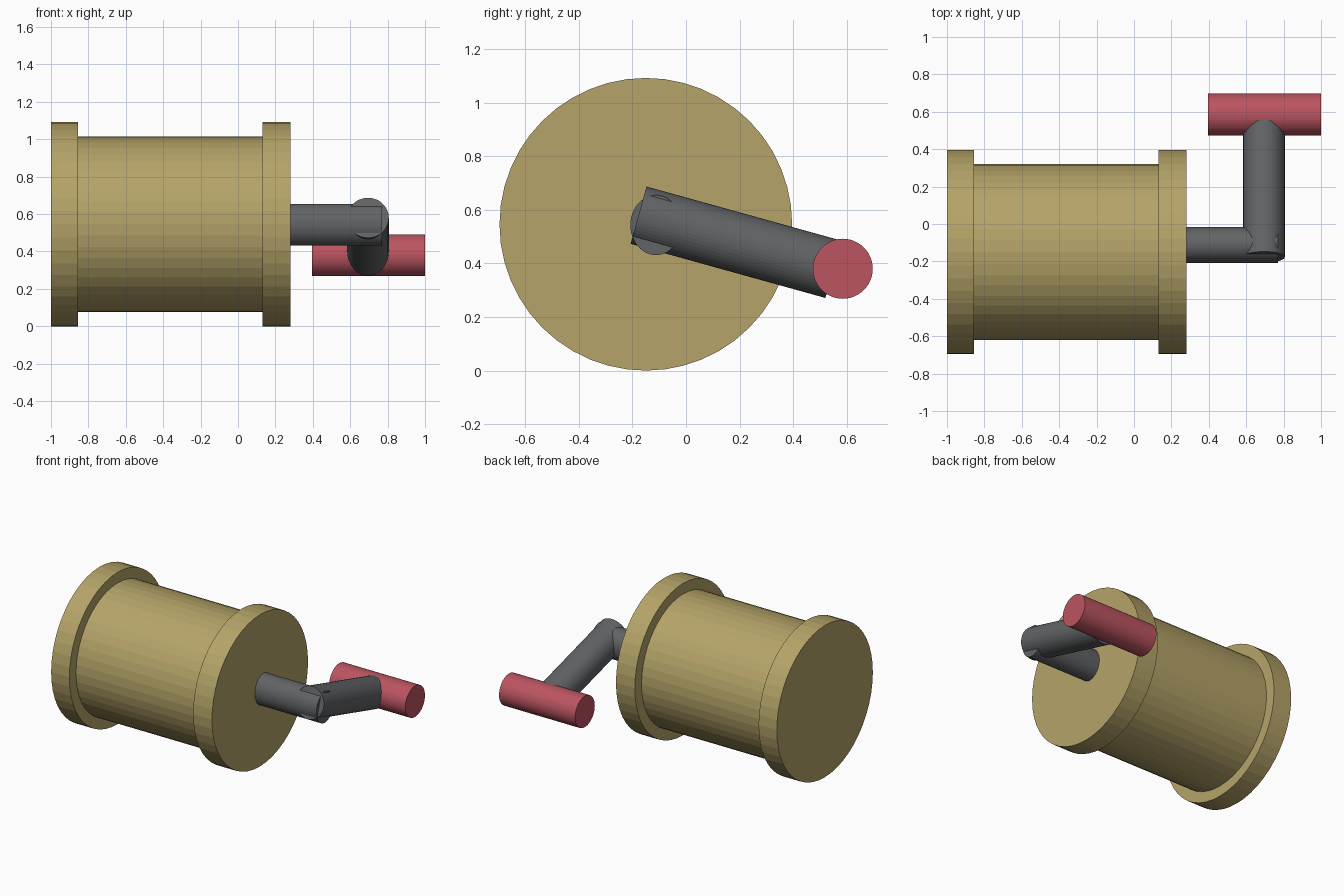
import bpy, bmesh, math
from mathutils import Vector

if "Cube" in bpy.data.objects:
    bpy.data.objects.remove(bpy.data.objects["Cube"])


def material(name, rgb):
    m = bpy.data.materials.new(name)
    m.diffuse_color = (*rgb, 1)
    m.use_nodes = True
    m.node_tree.nodes["Principled BSDF"].inputs["Base Color"].default_value = m.diffuse_color
    return m


def lathe(name, start, direction, profile, mat, sides=48, squash=1.0):
    """Closed solid of (distance, radius) rings along a direction; squash scales sideways."""
    axis = Vector(direction).normalized()
    u = Vector((0, 0, 1)).cross(axis).normalized()
    v = axis.cross(u)
    bm = bmesh.new()
    rings = []
    for d, r in profile:
        centre = Vector(start) + axis * d
        ring = []
        for i in range(sides):
            a = 2 * math.pi * i / sides
            ring.append(bm.verts.new(centre + u * (r * squash * math.cos(a)) + v * (r * math.sin(a))))
        rings.append(ring)
    for a, b in zip(rings, rings[1:]):
        for i in range(sides):
            j = (i + 1) % sides
            bm.faces.new((a[i], a[j], b[j], b[i]))
    bm.faces.new(rings[0][::-1])
    bm.faces.new(rings[-1])
    bmesh.ops.recalc_face_normals(bm, faces=bm.faces)
    mesh = bpy.data.meshes.new(name)
    bm.to_mesh(mesh)
    bm.free()
    mesh.materials.append(mat)
    obj = bpy.data.objects.new(name, mesh)
    bpy.context.collection.objects.link(obj)
    return obj


wood = material("ochre", (0.46, 0.37, 0.14))
metal = material("dark_grey", (0.12, 0.125, 0.13))
red = material("red", (0.50, 0.09, 0.12))

# Drum with a raised flange at each end
FLANGE, BODY = 0.546, 0.47
lathe("drum", (-1, -0.15, 0.546), (1, 0, 0),
      [(0, FLANGE), (0.145, FLANGE), (0.145, BODY),
       (1.13, BODY), (1.13, FLANGE), (1.28, FLANGE)], wood)

# Axle stub, slightly oval
lathe("axle", (0.27, -0.112, 0.543), (1, 0, 0),
      [(0, 0.112), (0.50, 0.112)], metal, squash=0.855)

# Sloping crank arm
arm_start, arm_end = Vector((0.695, -0.177, 0.58)), Vector((0.695, 0.55, 0.378))
arm = arm_end - arm_start
lathe("crank_arm", arm_start, arm, [(0, 0.111), (arm.length, 0.111)], metal)

# Hand grip
lathe("grip", (0.395, 0.585, 0.38), (1, 0, 0), [(0, 0.112), (0.605, 0.112)], red)
